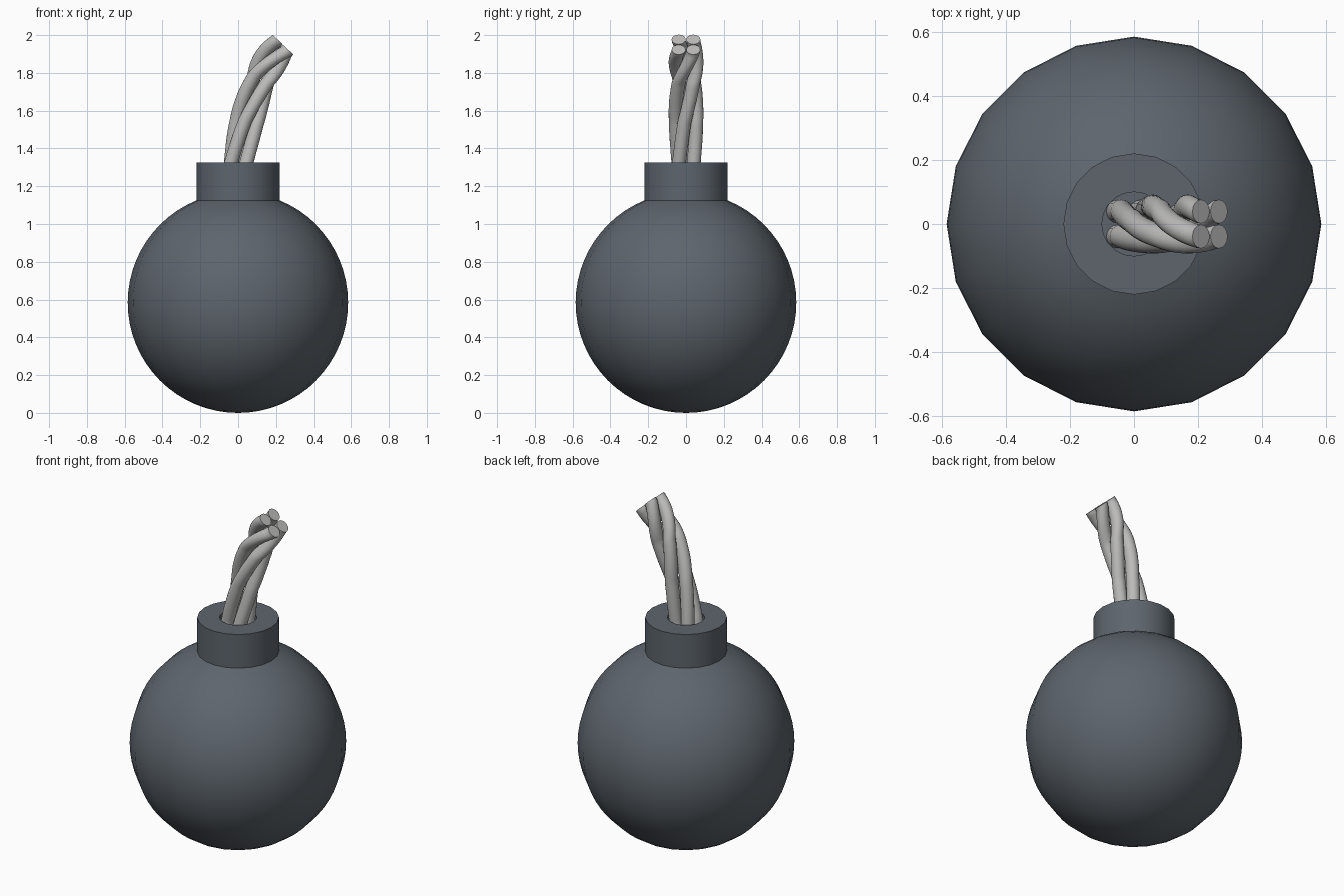
import bpy, bmesh, math
from mathutils import Vector

if "Cube" in bpy.data.objects:
    bpy.data.objects.remove(bpy.data.objects["Cube"])


def material(name, rgb):
    m = bpy.data.materials.new(name)
    m.diffuse_color = (*rgb, 1)
    m.use_nodes = True
    m.node_tree.nodes["Principled BSDF"].inputs["Base Color"].default_value = m.diffuse_color
    return m


SLATE = material("dark slate", (0.11, 0.13, 0.152))
GREY = material("cord grey", (0.5, 0.495, 0.49))


def finish(name, bm, mat, angle):
    bmesh.ops.recalc_face_normals(bm, faces=bm.faces)
    me = bpy.data.meshes.new(name)
    bm.to_mesh(me)
    bm.free()
    me.materials.append(mat)
    ob = bpy.data.objects.new(name, me)
    bpy.context.collection.objects.link(ob)
    bpy.ops.object.select_all(action='DESELECT')
    ob.select_set(True)
    bpy.context.view_layer.objects.active = ob
    bpy.ops.object.shade_smooth_by_angle(angle=math.radians(angle))
    return ob


def lathe(name, profile, sides, mat, angle=35):
    bm = bmesh.new()
    vs = [bm.verts.new((r, 0, z)) for r, z in profile]
    es = [bm.edges.new(p) for p in zip(vs, vs[1:])]
    bmesh.ops.spin(bm, geom=vs + es, cent=(0, 0, 0), axis=(0, 0, 1),
                   angle=math.tau, steps=sides, use_merge=True)
    bmesh.ops.remove_doubles(bm, verts=bm.verts, dist=1e-4)
    finish(name, bm, mat, angle)


# Round body, open only where the neck covers it
R, CZ, SIDES = 0.584, 0.584, 20
end = math.pi - math.asin(0.22 / R)
ball = [(R * math.sin(end * i / 28), CZ - R * math.cos(end * i / 28)) for i in range(29)]
lathe("body", ball, SIDES, SLATE)

# Neck collar with a fuse hole
lathe("neck", [(0.22, ball[-1][1]), (0.22, 1.325), (0.1, 1.325), (0.1, 1.22), (0, 1.22)],
      SIDES, SLATE)

# Fuse path: short straight root, then a bending Bezier in the xz plane
P = [Vector(p) for p in ((0, 0, 1.31), (0.04, 0, 1.55), (0.099, 0, 1.806), (0.237, 0, 1.95))]


def bezier(t):
    u = 1 - t
    pos = u**3 * P[0] + 3*u*u*t * P[1] + 3*u*t*t * P[2] + t**3 * P[3]
    tan = u*u * (P[1] - P[0]) + 2*u*t * (P[2] - P[1]) + t*t * (P[3] - P[2])
    return pos, tan.normalized()


TWIST = [(0, 0), (0.24, 35), (0.47, 90), (0.57, 133), (0.68, 180)]


def twist(s):
    for (a, ta), (b, tb) in zip(TWIST, TWIST[1:]):
        if s <= b:
            return math.radians(ta + (tb - ta) * (s - a) / (b - a))
    return math.pi


stations, s, last = [], 0, P[0]
for i in range(41):
    pos, tan = bezier(i / 40)
    s += (pos - last).length
    last = pos
    stations.append((pos, tan, twist(s)))
t0 = stations[0][1]
stations.insert(0, (P[0] - t0 * 0.1, t0, 0))

# Four twisted strands
OFFSET, STRAND, N = 0.055, 0.037, 16
Y = Vector((0, 1, 0))
for k in range(4):
    bm = bmesh.new()
    rings = []
    for pos, tan, tw in stations:
        up = tan.cross(Y)            # points to the outside (-x) of the bend
        a = math.radians(45 + 90 * k) - tw
        c = pos + OFFSET * (math.cos(a) * up + math.sin(a) * Y)
        if rings == []:
            c.x *= 0.9
        rings.append([bm.verts.new(c + STRAND * (math.cos(a + b) * up + math.sin(a + b) * Y))
                      for b in (math.tau * j / N for j in range(N))])
    for r0, r1 in zip(rings, rings[1:]):
        for j in range(N):
            bm.faces.new((r0[j], r0[(j+1) % N], r1[(j+1) % N], r1[j]))
    bm.faces.new(rings[0])
    bm.faces.new(rings[-1])
    finish("fuse_strand_%d" % (k + 1), bm, GREY, 40)
